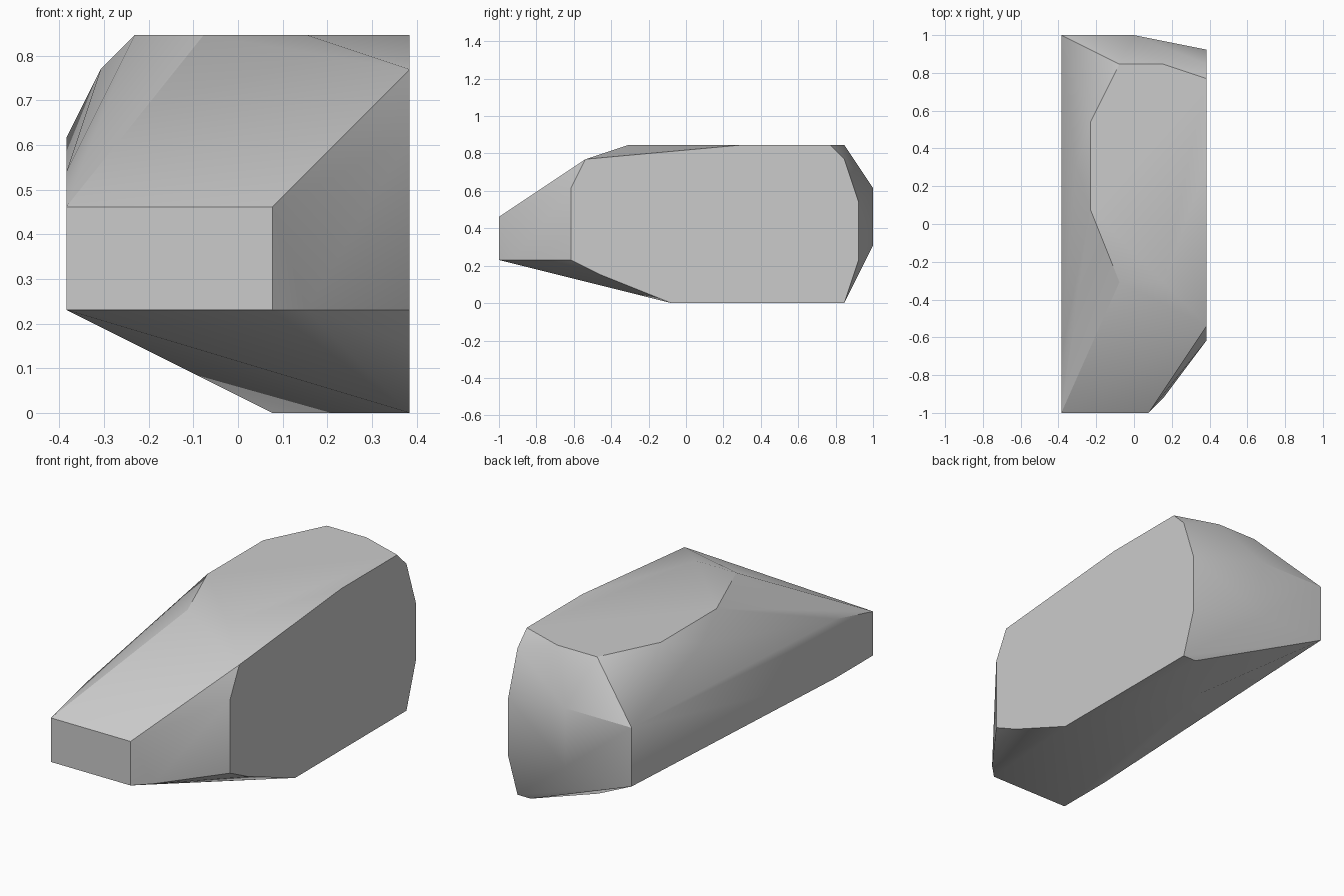
import bpy
import bmesh
import math
from mathutils import Vector

cube = bpy.data.objects.get("Cube")
if cube:
    bpy.data.objects.remove(cube, do_unlink=True)

# The block is designed on a whole-number grid, then scaled down
GRID = 2 / 26


def outline(axis, level, points):
    """Place a flat outline at a level along one axis (x, y or z)."""
    placed = []
    for first, second in points:
        corner = [first, second]
        corner.insert("xyz".index(axis), level)
        placed.append(Vector(corner) * GRID)
    return placed


def make_material(name, colour):
    material = bpy.data.materials.new(name)
    material.diffuse_color = colour
    material.use_nodes = True
    shader = material.node_tree.nodes["Principled BSDF"]
    shader.inputs["Base Color"].default_value = colour
    return material


def faceted_shell(name, outlines, material):
    """Wrap a convex skin around a set of flat outlines."""
    bm = bmesh.new()
    for corners in outlines:
        for corner in corners:
            bm.verts.new(corner)
    bmesh.ops.remove_doubles(bm, verts=bm.verts, dist=GRID / 100)
    hull = bmesh.ops.convex_hull(bm, input=bm.verts)
    spare = [v for v in hull["geom_interior"] + hull["geom_unused"]
             if isinstance(v, bmesh.types.BMVert)]
    bmesh.ops.delete(bm, geom=list(set(spare)), context="VERTS")
    bmesh.ops.dissolve_limit(bm, angle_limit=math.radians(0.5),
                             verts=bm.verts, edges=bm.edges)
    bmesh.ops.recalc_face_normals(bm, faces=bm.faces)
    mesh = bpy.data.meshes.new(name)
    bm.to_mesh(mesh)
    bm.free()
    shell = bpy.data.objects.new(name, mesh)
    bpy.context.collection.objects.link(shell)
    mesh.materials.append(material)
    return shell


# Large flat panel on the left side (y, z)
left_panel = outline("x", 5, [
    (-8, 3), (-8, 8), (-7, 10), (4, 11), (10, 11), (11, 10),
    (12, 7), (12, 3), (11, 0), (-1, 0), (-6, 2)])

# Narrow flat strip on the right side (y, z)
right_strip = outline("x", -5, [
    (-13, 3), (-9, 3), (13, 4), (13, 8), (-9, 7), (-13, 6)])

# Nose plate and tail plate (x, z)
nose_plate = outline("y", -13, [(-5, 3), (1, 3), (1, 6), (-5, 6)])
tail_plate = outline("y", 13, [(-5, 4), (0, 4), (0, 8), (-5, 8)])

# Roof with its bevelled shoulder, and the underside (x, y)
roof = outline("z", 11, [
    (-3, 1), (-3, 7), (-1, 11), (2, 11), (2, -4), (-1, -4)])
shoulder = outline("z", 10, [(-4, 4)])
chin = outline("z", 3, [(2, -12)])
underside = outline("z", 0, [(4, 11), (1, 8)])

grey = make_material("plain grey", (0.6, 0.6, 0.6, 1))
body = faceted_shell("angular_block", [
    left_panel, right_strip, nose_plate, tail_plate,
    roof, shoulder, chin, underside], grey)

# Soft shading with crisp main edges
bpy.context.view_layer.objects.active = body
body.select_set(True)
bpy.ops.object.shade_smooth_by_angle(angle=math.radians(30))
